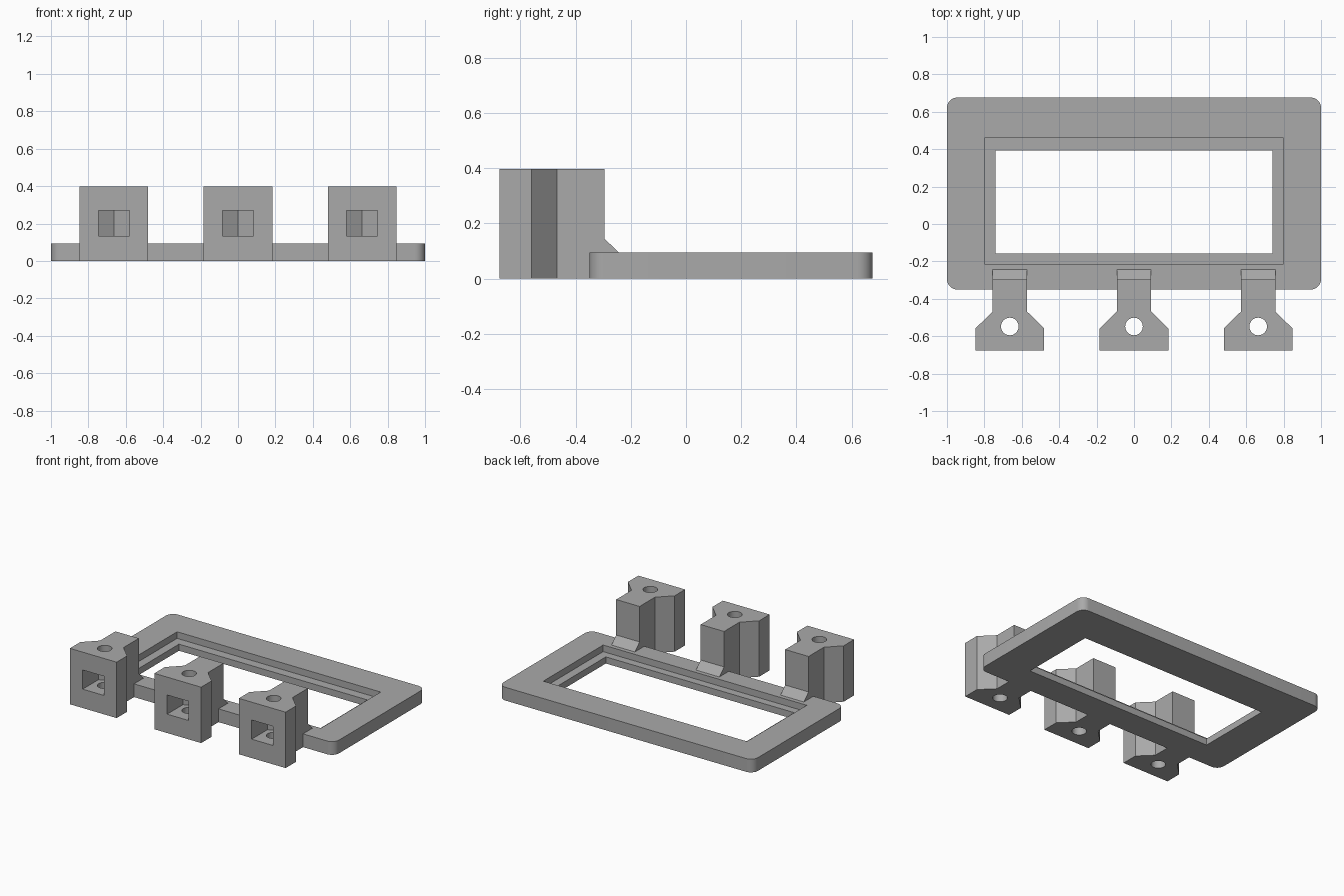
import bpy, bmesh, math

cube = bpy.data.objects.get("Cube")
if cube:
    bpy.data.objects.remove(cube, do_unlink=True)

GREY = (0.4, 0.4, 0.4, 1)
mat = bpy.data.materials.new("plain_grey")
mat.use_nodes = True
mat.diffuse_color = GREY
mat.node_tree.nodes["Principled BSDF"].inputs["Base Color"].default_value = GREY


def prism(name, outline, lo, hi, place):
    """Extrude a 2D outline from lo to hi; place(a, b, h) maps to x, y, z."""
    bm = bmesh.new()
    low = [bm.verts.new(place(a, b, lo)) for a, b in outline]
    top = [bm.verts.new(place(a, b, hi)) for a, b in outline]
    bm.faces.new(low)
    bm.faces.new(top)
    n = len(outline)
    for i in range(n):
        j = (i + 1) % n
        bm.faces.new((low[i], low[j], top[j], top[i]))
    bmesh.ops.recalc_face_normals(bm, faces=bm.faces)
    mesh = bpy.data.meshes.new(name)
    bm.to_mesh(mesh)
    bm.free()
    mesh.materials.append(mat)
    obj = bpy.data.objects.new(name, mesh)
    bpy.context.collection.objects.link(obj)
    return obj


def upright(a, b, h):
    return (a, b, h)


def sideways(a, b, h):
    return (h, a, b)


def rect(half_x, y0, y1):
    return [(-half_x, y0), (half_x, y0), (half_x, y1), (-half_x, y1)]


def rounded_rect(half_x, y0, y1, r, steps=8):
    pts = []
    corners = [(half_x - r, y1 - r), (r - half_x, y1 - r),
               (r - half_x, y0 + r), (half_x - r, y0 + r)]
    for q, (cx, cy) in enumerate(corners):
        for k in range(steps + 1):
            t = math.pi / 2 * (q + k / steps)
            pts.append((cx + r * math.cos(t), cy + r * math.sin(t)))
    return pts


def circle(cy, r, n):
    # First point lies on +y, so a hexagon points backwards
    return [(-r * math.sin(2 * math.pi * k / n), cy + r * math.cos(2 * math.pi * k / n))
            for k in range(n)]


def combine(obj, steps):
    """Apply booleans in order and remove the helper objects."""
    for operation, tool in steps:
        mod = obj.modifiers.new(operation, 'BOOLEAN')
        mod.operation, mod.solver, mod.object = operation, 'EXACT', tool
    deps = bpy.context.evaluated_depsgraph_get()
    obj.data = bpy.data.meshes.new_from_object(obj.evaluated_get(deps))
    obj.modifiers.clear()
    for _, tool in steps:
        bpy.data.objects.remove(tool, do_unlink=True)
    bpy.ops.object.select_all(action='DESELECT')
    obj.select_set(True)
    bpy.context.view_layer.objects.active = obj
    bpy.ops.object.shade_smooth_by_angle(angle=math.radians(25))


# Rounded frame with a window and a stepped recess around it
PLATE_H, FRONT, BACK = 0.094, -0.35, 0.676
frame = prism("frame_plate", rounded_rect(1, FRONT, BACK, 0.055), 0, PLATE_H, upright)
window = prism("window_cutter", rect(0.74, -0.157, 0.394), -0.1, 0.3, upright)
recess = prism("recess_cutter", rect(0.80, -0.213, 0.459), 0.047, 0.3, upright)
combine(frame, [('DIFFERENCE', window), ('DIFFERENCE', recess)])

# Mounting block: flared head, neck resting on the frame, bolt hole, nut pocket
TOP, HOLE_Y, HEAD_W, NECK_W = 0.397, -0.548, 0.184, 0.092
head = [(-HEAD_W, -0.676), (HEAD_W, -0.676), (HEAD_W, -0.559),
        (NECK_W, -0.468), (-NECK_W, -0.468), (-HEAD_W, -0.559)]
neck = [(-0.49, 0), (FRONT, 0), (FRONT, PLATE_H), (-0.243, PLATE_H),
        (-0.296, 0.145), (-0.296, TOP), (-0.49, TOP)]
block = prism("mounting_block_middle", head, 0, TOP, upright)
pocket = circle(HOLE_Y, 0.083 / math.cos(math.pi / 6), 6)
pocket = [pocket[5], pocket[0], pocket[1], (-0.083, -0.8), (0.083, -0.8)]
combine(block, [
    ('UNION', prism("neck_helper", neck, -NECK_W, NECK_W, sideways)),
    ('DIFFERENCE', prism("bolt_cutter", circle(HOLE_Y, 0.047, 40), -0.1, 0.6, upright)),
    ('DIFFERENCE', prism("nut_cutter", pocket, 0.134, 0.27, upright)),
])

# Matching blocks on both sides
for side, x in (("left", 0.664), ("right", -0.664)):
    twin = bpy.data.objects.new("mounting_block_" + side, block.data)
    twin.location.x = x
    bpy.context.collection.objects.link(twin)
